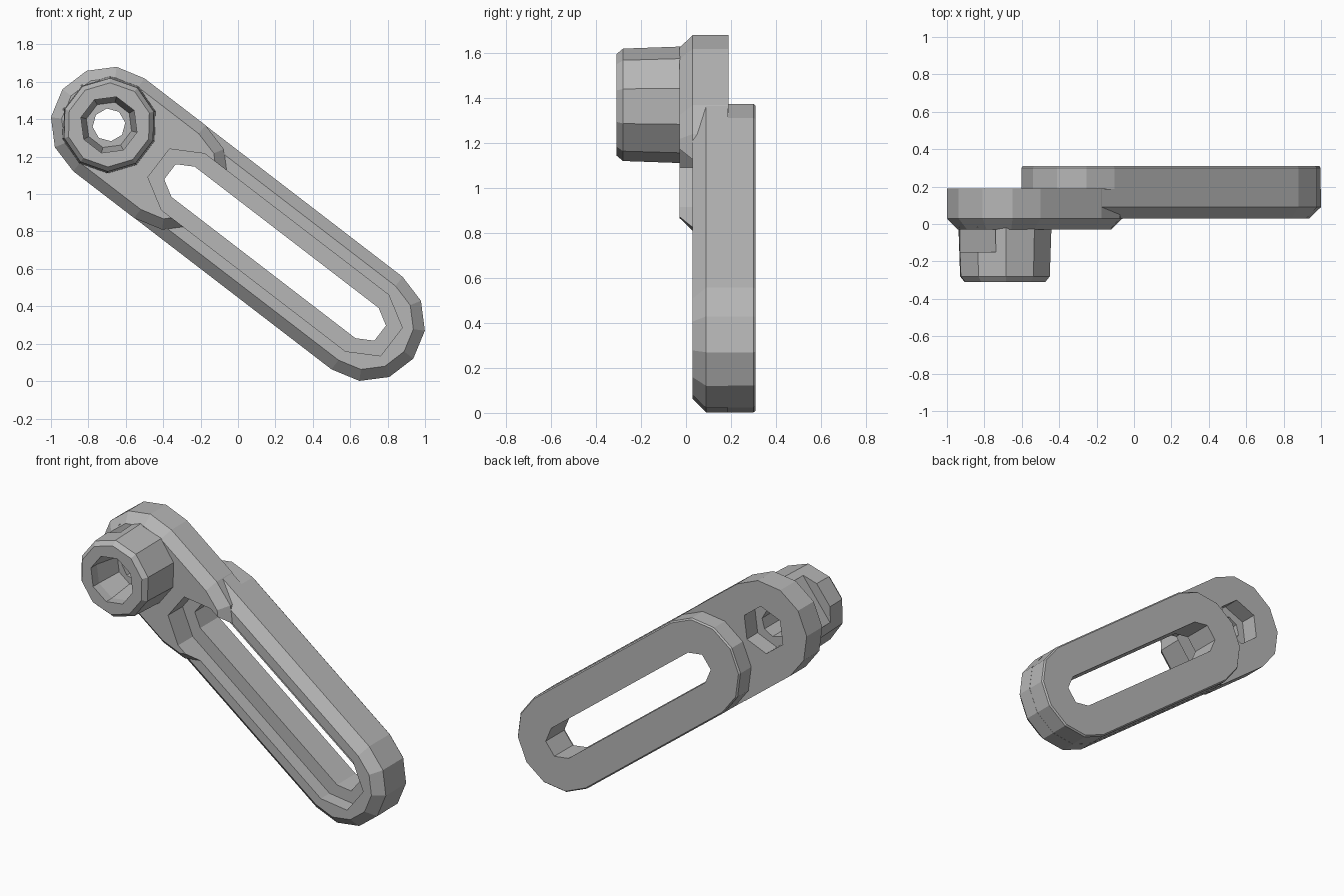
import bpy, bmesh, math

if "Cube" in bpy.data.objects:
    bpy.data.objects.remove(bpy.data.objects["Cube"])

# Arm frame: t runs down the arm, p runs across it, y is depth
L = 1.74
UX, UZ = 0.793, -0.609

grey = bpy.data.materials.new("mid grey")
grey.diffuse_color = (0.47, 0.47, 0.47, 1)
grey.use_nodes = True
grey.node_tree.nodes["Principled BSDF"].inputs["Base Color"].default_value = grey.diffuse_color


def world(t, p, y):
    return (-0.69 + UX * t - UZ * p, y, 1.37 + UZ * t + UX * p)


def stadium(t0, t1, r, n):
    pts = []
    for c, start in ((t1, -90), (t0, 90)):
        for i in range(n + 1):
            a = math.radians(start + 180 * i / n)
            pts.append((c + r * math.cos(a), r * math.sin(a)))
    return pts


def ngon(r, n, turn=0):
    return [(r * math.cos(2 * math.pi * (i + turn) / n),
             r * math.sin(2 * math.pi * (i + turn) / n)) for i in range(n)]


def loft(name, layers):
    """Skin a stack of (y, outline) layers and cap both ends."""
    bm = bmesh.new()
    rings = [[bm.verts.new(world(t, p, y)) for t, p in pts] for y, pts in layers]
    n = len(rings[0])
    for a, b in zip(rings, rings[1:]):
        for i in range(n):
            j = (i + 1) % n
            bm.faces.new((a[i], a[j], b[j], b[i]))
    bm.faces.new(rings[0])
    bm.faces.new(rings[-1])
    bmesh.ops.recalc_face_normals(bm, faces=bm.faces)
    me = bpy.data.meshes.new(name)
    bm.to_mesh(me)
    bm.free()
    me.materials.append(grey)
    ob = bpy.data.objects.new(name, me)
    bpy.context.collection.objects.link(ob)
    return ob


def combine(ob, other, op):
    """Apply a boolean and remove the helper."""
    mod = ob.modifiers.new("bool", 'BOOLEAN')
    mod.operation, mod.object, mod.solver = op, other, 'EXACT'
    dg = bpy.context.evaluated_depsgraph_get()
    me = bpy.data.meshes.new_from_object(ob.evaluated_get(dg))
    ob.modifiers.clear()
    ob.data = me
    bpy.data.objects.remove(other)


# Head plate with chamfered front edge
body = loft("slotted_arm", [(y, stadium(0, 0.41, r, 6)) for y, r in
                            ((-0.03, 0.255), (0.03, 0.313), (0.19, 0.313))])
# Long arm: thin front layer, then the shorter raised back
front = loft("arm_front", [(y, stadium(0.02, L, r, 6)) for y, r in
                           ((0.03, 0.25), (0.09, 0.312), (0.186, 0.312))])
combine(body, front, 'UNION')
back = loft("arm_back", [(y, stadium(0.5, L, r, 6)) for y, r in
                         ((0.12, 0.311), (0.3, 0.311), (0.31, 0.303))])
combine(body, back, 'UNION')

# Boss with a flat pocket in its outer side
boss = loft("boss", [(y, ngon(r, 10, 0.5)) for y, r in
                     ((-0.31, 0.225), (-0.28, 0.25), (0.0, 0.26))])
pocket = loft("pocket", [(y, [(-0.4, -0.16), (-0.18, -0.16), (-0.18, 0.16), (-0.4, 0.16)])
                         for y in (-0.15, -0.02)])
combine(boss, pocket, 'DIFFERENCE')
combine(body, boss, 'UNION')

# Slot with its wider front recess
combine(body, loft("recess", [(y, stadium(0.5, L, 0.19, 3)) for y in (-0.2, 0.12)]), 'DIFFERENCE')
combine(body, loft("slot", [(y, stadium(0.5, L, 0.102, 3)) for y in (-0.1, 0.5)]), 'DIFFERENCE')

# Bolt hole: front socket, through hole, hexagonal pocket behind
combine(body, loft("socket", [(y, ngon(r, 8, 0.5)) for y, r in
                              ((-0.4, 0.155), (-0.25, 0.155), (-0.08, 0.125))]), 'DIFFERENCE')
combine(body, loft("hole", [(y, ngon(0.088, 8)) for y in (-0.5, 0.5)]), 'DIFFERENCE')
combine(body, loft("nut_pocket", [(y, ngon(0.15, 6)) for y in (0.08, 0.4)]), 'DIFFERENCE')
